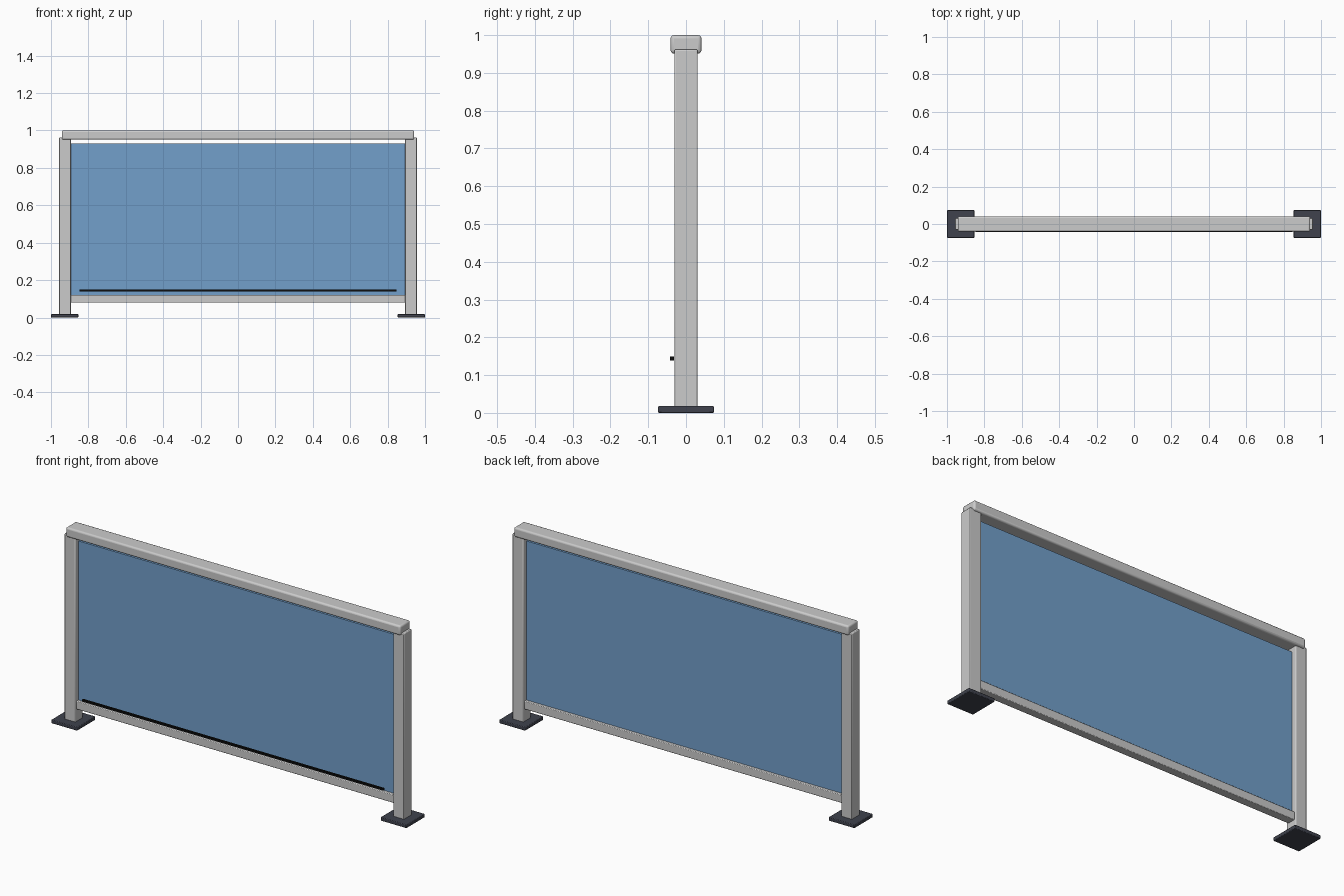
import bpy

if "Cube" in bpy.data.objects:
    bpy.data.objects.remove(bpy.data.objects["Cube"])


def material(name, color):
    m = bpy.data.materials.new(name)
    m.diffuse_color = color
    m.use_nodes = True
    m.node_tree.nodes["Principled BSDF"].inputs["Base Color"].default_value = m.diffuse_color
    return m


dark = material("dark_metal", (0.05, 0.055, 0.075, 1))
glass = material("blue_glass", (0.17, 0.35, 0.6, 1))
black = material("black", (0.004, 0.004, 0.004, 1))


def box(name, x, y, z, bevel=0, segments=2, mat=None):
    """Box spanning the given (min, max) ranges, with optional rounded edges."""
    bpy.ops.mesh.primitive_cube_add(
        size=1, location=[(r[0] + r[1]) / 2 for r in (x, y, z)])
    ob = bpy.context.object
    ob.name = name
    ob.scale = [r[1] - r[0] for r in (x, y, z)]
    bpy.ops.object.transform_apply(location=False, rotation=False, scale=True)
    if bevel:
        mod = ob.modifiers.new("rounded_edges", "BEVEL")
        mod.width = bevel
        mod.segments = segments
        bpy.ops.object.shade_smooth_by_angle()
    if mat:
        ob.data.materials.append(mat)
    return ob


# Posts and their foot plates
for side, s in (("left", -1), ("right", 1)):
    cx = s * 0.925
    box(side + "_post", (cx - 0.031, cx + 0.031), (-0.031, 0.031), (0.001, 0.962), 0.004)
    px = s * 0.927
    box(side + "_foot_plate", (px - 0.073, px + 0.073), (-0.074, 0.074), (0, 0.018),
        0.003, mat=dark)

# Handrail and bottom rail
box("top_rail", (-0.942, 0.942), (-0.041, 0.041), (0.951, 1.0), 0.009, 3)
box("bottom_rail", (-0.896, 0.896), (-0.021, 0.021), (0.079, 0.121), 0.003)

# Infill panel and the thin strip in front of it
box("glass_panel", (-0.894, 0.894), (-0.006, 0.006), (0.115, 0.93), mat=glass)
box("front_strip", (-0.848, 0.848), (-0.043, -0.032), (0.139, 0.149), mat=black)
